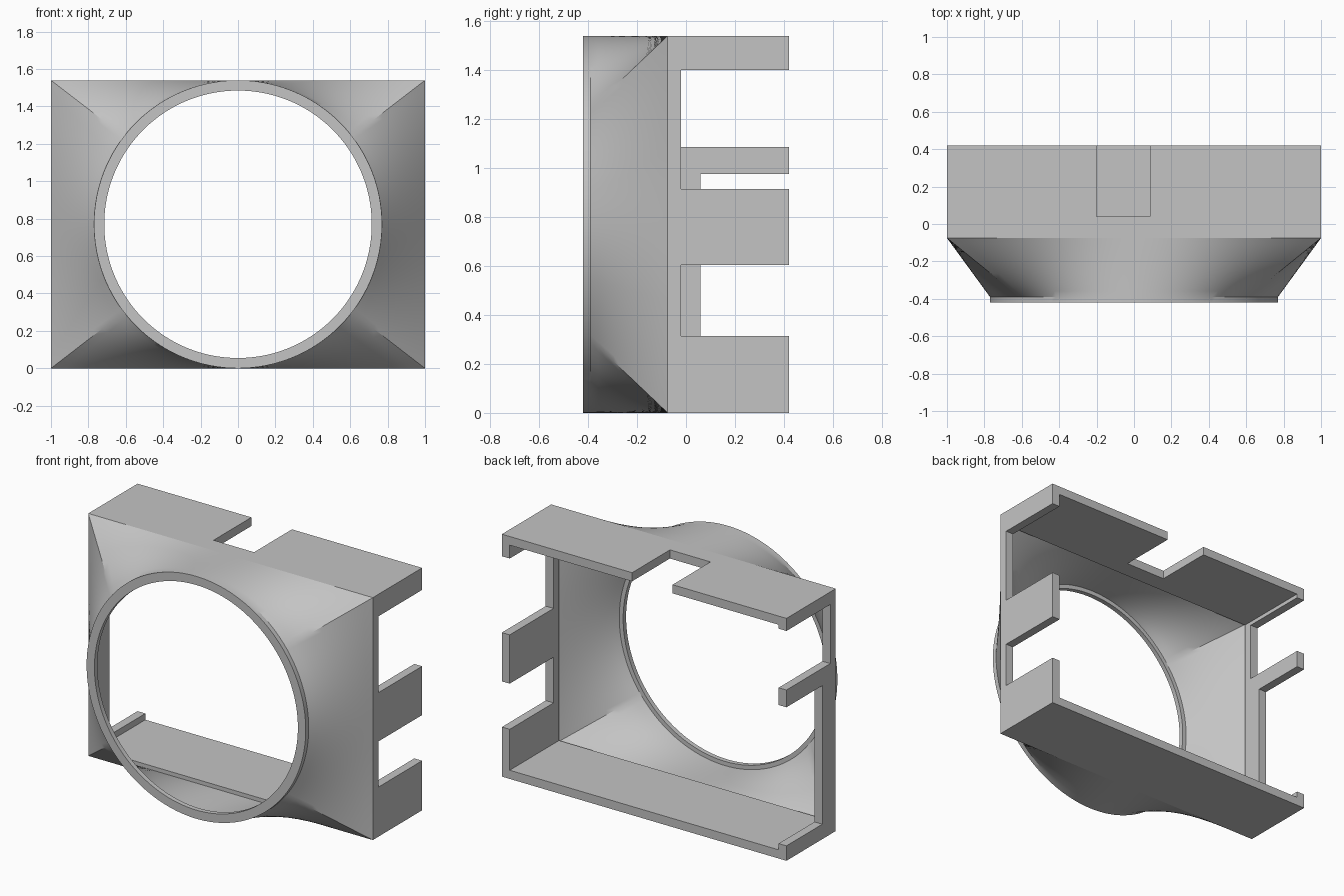
import bpy, bmesh, math
from mathutils import Vector

old = bpy.data.objects.get("Cube")
if old:
    bpy.data.objects.remove(old, do_unlink=True)

H = 1.54            # overall height
MID = H / 2
BACK, SEAM, NECK, FRONT = 0.42, -0.075, -0.39, -0.42
WALL = 0.055

grey = bpy.data.materials.new("plain grey")
grey.use_nodes = True
grey.diffuse_color = (0.55, 0.55, 0.55, 1)
grey.node_tree.nodes["Principled BSDF"].inputs["Base Color"].default_value = grey.diffuse_color


def add_object(name, bm):
    bmesh.ops.recalc_face_normals(bm, faces=bm.faces)
    mesh = bpy.data.meshes.new(name)
    bm.to_mesh(mesh)
    bm.free()
    obj = bpy.data.objects.new(name, mesh)
    bpy.context.collection.objects.link(obj)
    mesh.materials.append(grey)
    return obj


def box(name, lo, hi):
    bm = bmesh.new()
    bmesh.ops.create_cube(bm, size=1)
    lo, hi = Vector(lo), Vector(hi)
    for v in bm.verts:
        v.co = (lo + hi) / 2 + v.co * (hi - lo)
    return add_object(name, bm)


def activate(obj):
    bpy.ops.object.select_all(action="DESELECT")
    obj.select_set(True)
    bpy.context.view_layer.objects.active = obj


def cut(obj, lo, hi):
    cutter = box("cutter", lo, hi)
    cutter.hide_render = True
    mod = obj.modifiers.new("cut", "BOOLEAN")
    mod.operation, mod.solver, mod.object = "DIFFERENCE", "EXACT", cutter
    activate(obj)
    bpy.ops.object.modifier_apply(modifier=mod.name)
    bpy.data.objects.remove(cutter, do_unlink=True)


# Rectangular sleeve, open front and back
sleeve = box("rear_sleeve", (-1, SEAM, 0), (1, BACK, H))
cut(sleeve, (-1 + WALL, -1, WALL), (1 - WALL, 1, H - WALL))
# Left wall slots
for z0, z1 in ((0.315, 0.605), (0.915, 1.40)):
    cut(sleeve, (0.9, -0.02, z0), (1.1, 1, z1))
# Right wall slots
for y0, z0, z1 in ((0.06, 0.095, 0.975), (-0.02, 1.085, 1.46)):
    cut(sleeve, (-1.1, y0, z0), (-0.9, 1, z1))
# Notch in the top plate
cut(sleeve, (-0.20, 0.04, 1.4), (0.085, 1, 1.6))


# Shroud: rectangle blending into a round neck
def angles(w, h, n=48):
    c = math.atan2(h, w)
    ends = [-c, c, math.pi - c, math.pi + c, 2 * math.pi - c]
    return [a + (b - a) * i / n for a, b in zip(ends, ends[1:]) for i in range(n)]


def rect_loop(inset, y):
    w, h = 1 - inset, MID - inset
    pts = []
    for a in angles(w, h):
        c, s = math.cos(a), math.sin(a)
        k = min(w / max(abs(c), 1e-9), h / max(abs(s), 1e-9))
        pts.append(Vector((k * c, y, MID + k * s)))
    return pts


def round_loop(r, y):
    return [Vector((r * math.cos(a), y, MID + r * math.sin(a))) for a in angles(1, MID)]


def blend(a, b, steps=10):
    return [[p.lerp(q, i / steps) for p, q in zip(a, b)] for i in range(steps + 1)]


loops = blend(rect_loop(0, SEAM), round_loop(MID, NECK))
loops += [round_loop(MID, FRONT), round_loop(0.715, FRONT), round_loop(0.715, NECK)]
loops += blend(round_loop(0.742, NECK), rect_loop(0.03, SEAM))

bm = bmesh.new()
rows = [[bm.verts.new(p) for p in loop] for loop in loops]
for a, b in zip(rows, rows[1:]):
    for i in range(len(a)):
        j = (i + 1) % len(a)
        bm.faces.new((a[i], a[j], b[j], b[i]))
shroud = add_object("round_shroud", bm)
activate(shroud)
bpy.ops.object.shade_smooth_by_angle(angle=math.radians(25))
